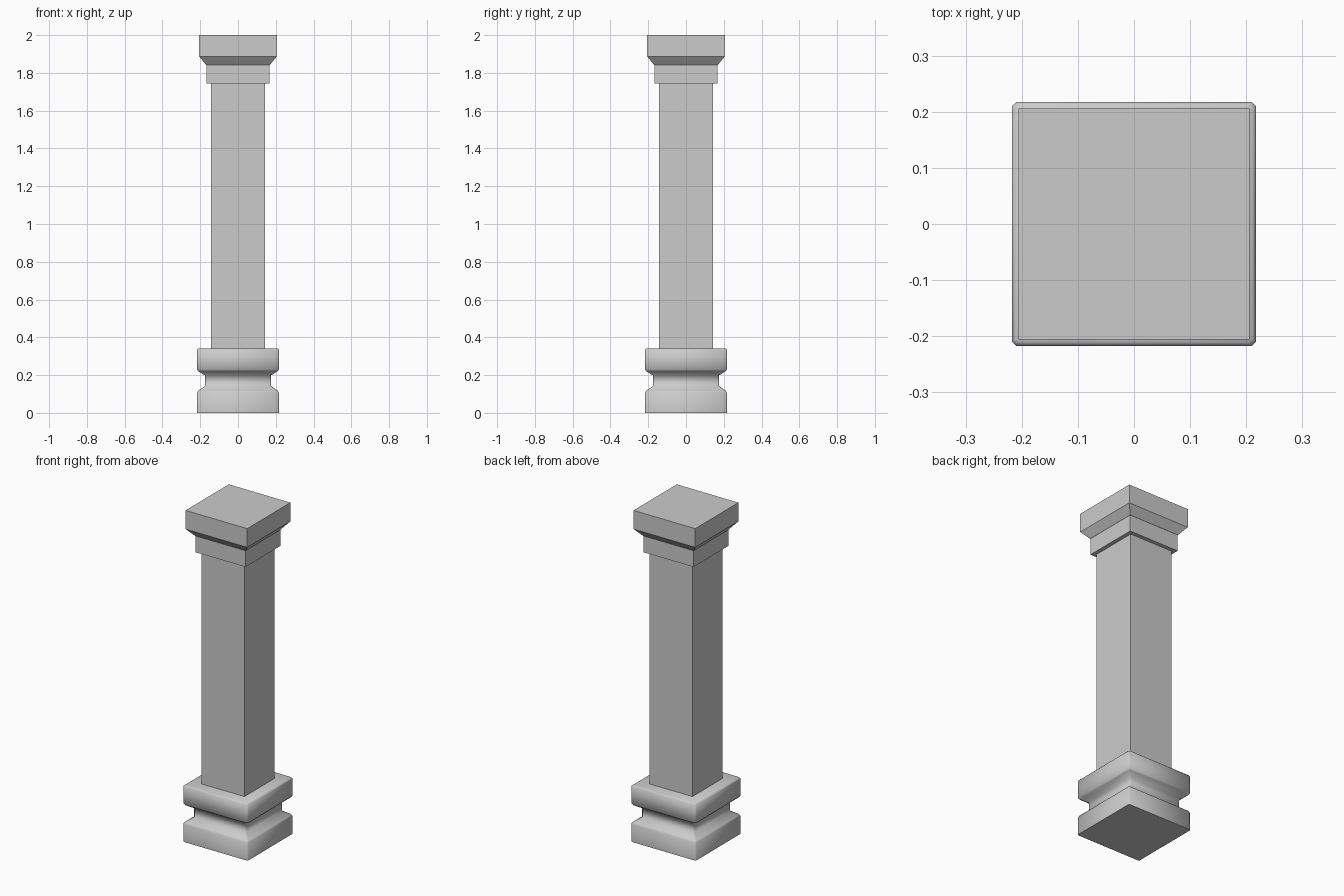
import bpy, bmesh, math

if "Cube" in bpy.data.objects:
    bpy.data.objects.remove(bpy.data.objects["Cube"])


def square_loft(name, profile, chamfer=0.0, smooth_angle=None):
    """Stack square rings (half width, height), corners optionally chamfered."""
    bm = bmesh.new()
    rings = []
    for w, z in profile:
        if chamfer:
            c = w - chamfer
            pts = [(w, -c), (w, c), (c, w), (-c, w), (-w, c), (-w, -c), (-c, -w), (c, -w)]
        else:
            pts = [(w, -w), (w, w), (-w, w), (-w, -w)]
        rings.append([bm.verts.new((x, y, z)) for x, y in pts])
    n = len(rings[0])
    for a, b in zip(rings, rings[1:]):
        for i in range(n):
            j = (i + 1) % n
            bm.faces.new((a[i], a[j], b[j], b[i]))
    bm.faces.new(rings[0][::-1])
    bm.faces.new(rings[-1])
    bmesh.ops.recalc_face_normals(bm, faces=bm.faces)
    mesh = bpy.data.meshes.new(name)
    bm.to_mesh(mesh)
    bm.free()
    ob = bpy.data.objects.new(name, mesh)
    bpy.context.collection.objects.link(ob)
    if smooth_angle:
        bpy.ops.object.select_all(action='DESELECT')
        ob.select_set(True)
        bpy.context.view_layer.objects.active = ob
        bpy.ops.object.shade_smooth_by_angle(angle=math.radians(smooth_angle))
    return ob


# Base: two softened plinths with a recessed waist between them
square_loft("base", [
    (0.217, 0.0), (0.217, 0.107), (0.211, 0.117),
    (0.175, 0.142), (0.175, 0.199),
    (0.209, 0.220), (0.217, 0.230),
    (0.217, 0.334), (0.211, 0.340)], chamfer=0.007, smooth_angle=65)

# Plain square shaft
square_loft("shaft", [(0.143, 0.335), (0.143, 1.75)])

# Capital: neck block, flared underside and top slab
square_loft("capital_neck", [(0.167, 1.743), (0.167, 1.842)])
square_loft("capital_flare", [(0.168, 1.842), (0.206, 1.887)])
square_loft("capital_slab", [(0.206, 1.887), (0.206, 2.0)])
